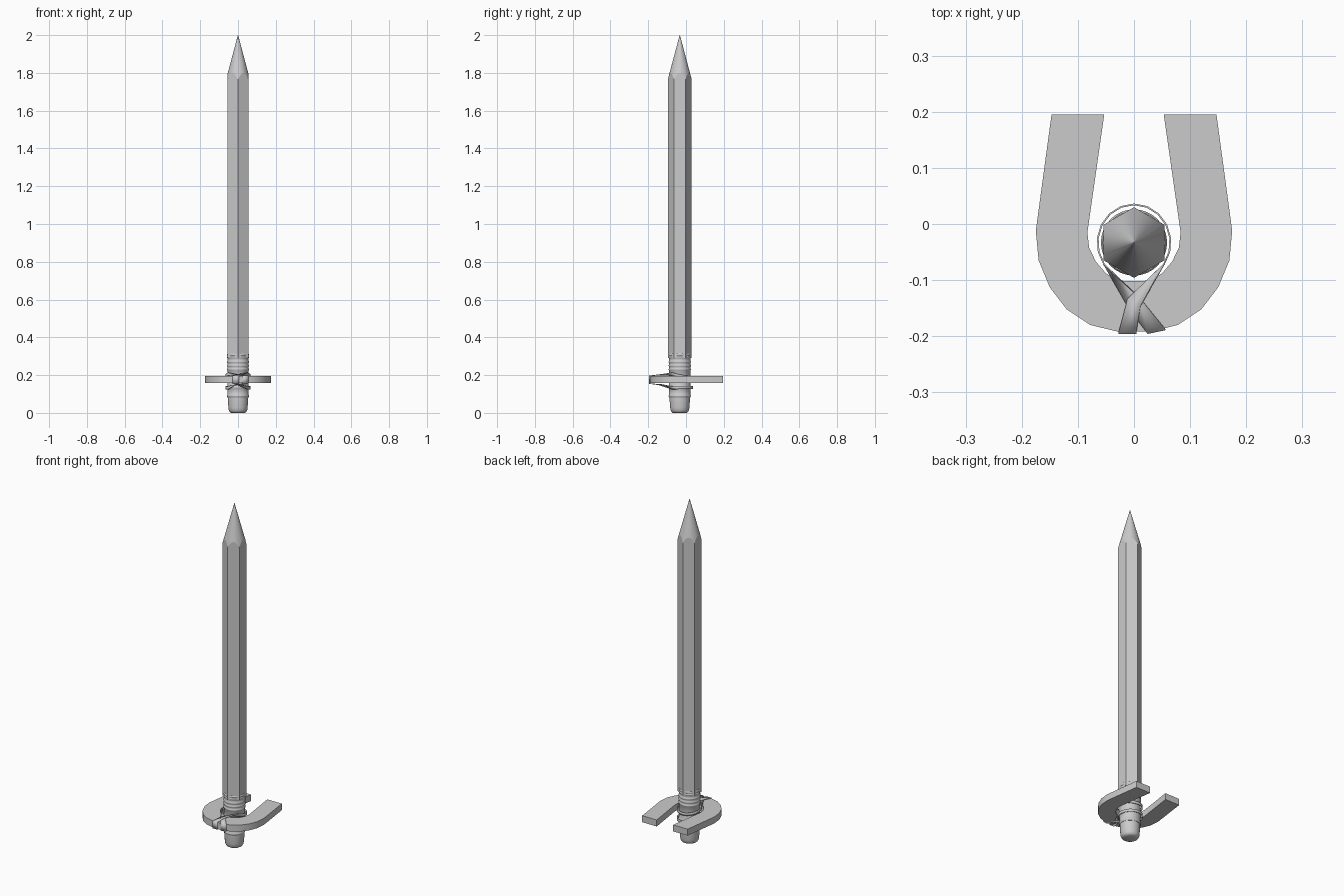
import bpy, bmesh, math
from mathutils import Vector

cube = bpy.data.objects.get("Cube")
if cube:
    bpy.data.objects.remove(cube)

grey = bpy.data.materials.new("plain grey")
grey.use_nodes = True
grey.diffuse_color = (0.6, 0.6, 0.6, 1)
grey.node_tree.nodes["Principled BSDF"].inputs["Base Color"].default_value = (0.6, 0.6, 0.6, 1)

CENTRE = -0.033  # y of the pencil axis


def finish(name, bm, smooth=None):
    bmesh.ops.recalc_face_normals(bm, faces=bm.faces[:])
    mesh = bpy.data.meshes.new(name)
    bm.to_mesh(mesh)
    bm.free()
    mesh.materials.append(grey)
    obj = bpy.data.objects.new(name, mesh)
    bpy.context.collection.objects.link(obj)
    if smooth:
        bpy.ops.object.select_all(action='DESELECT')
        obj.select_set(True)
        bpy.context.view_layer.objects.active = obj
        bpy.ops.object.shade_smooth_by_angle(angle=math.radians(smooth))
    return obj


def lathe(name, profile, sides, smooth=None):
    """Stack of (radius, height) rings about the pencil axis, capped."""
    bm = bmesh.new()
    rings = []
    for r, z in profile:
        rings.append([bm.verts.new((r * math.sin(math.tau * i / sides),
                                    CENTRE + r * math.cos(math.tau * i / sides), z))
                      for i in range(sides)])
    for a, b in zip(rings, rings[1:]):
        for i in range(sides):
            j = (i + 1) % sides
            bm.faces.new((a[i], a[j], b[j], b[i]))
    bm.faces.new(rings[0])
    bm.faces.new(rings[-1])
    return finish(name, bm, smooth)


# Hexagonal pencil, sharpened by intersecting it with a long cone
body = lathe("pencil_body", [(0.063, 0.29), (0.063, 2.1)], 6)
sharpener = lathe("sharpening_cone", [(0.48, 0.2), (0.0008, 2.0)], 36)
sharpener.hide_render = True
sharpener.hide_viewport = True
cut = body.modifiers.new("sharpen", 'BOOLEAN')
cut.operation = 'INTERSECT'
cut.solver = 'EXACT'
cut.object = sharpener
bpy.ops.object.select_all(action='DESELECT')
body.select_set(True)
bpy.context.view_layer.objects.active = body
bpy.ops.object.modifier_apply(modifier="sharpen")
bpy.data.objects.remove(sharpener)
bpy.ops.object.shade_smooth_by_angle(angle=math.radians(12))

# Ferrule with raised ribs
ferrule = [(0.055, 0.08)]
for z in (0.09, 0.135, 0.23, 0.25, 0.27, 0.295, 0.308):
    ferrule += [(0.056, z - 0.006), (0.059, z - 0.002), (0.059, z + 0.002), (0.056, z + 0.006)]
lathe("ferrule", ferrule, 32, 40)

# Rounded eraser
lathe("eraser", [(0.036, 0), (0.044, 0.005), (0.049, 0.015), (0.051, 0.03),
                 (0.054, 0.07), (0.054, 0.1)], 32, 40)

# Horseshoe magnet: half outlines mirrored across x
outer = [(0.147, 0.195), (0.175, -0.012), (0.17, -0.065), (0.15, -0.113),
         (0.12, -0.152), (0.078, -0.18), (0.028, -0.192)]
inner = [(0.053, 0.195), (0.083, -0.015), (0.08, -0.042), (0.068, -0.067),
         (0.05, -0.088), (0.03, -0.1), (0.012, -0.102)]


def mirrored(half):
    return half + [(-x, y) for x, y in reversed(half)]


bm = bmesh.new()
rows = [[bm.verts.new((x, y, z)) for x, y in mirrored(line)]
        for line, z in ((outer, 0.157), (outer, 0.195), (inner, 0.195), (inner, 0.157))]
for k in range(4):
    a, b = rows[k], rows[(k + 1) % 4]
    for i in range(len(a) - 1):
        bm.faces.new((a[i], a[i + 1], b[i + 1], b[i]))
for end in (0, -1):
    bm.faces.new([row[end] for row in rows])
finish("magnet", bm, 30)


# Rubber band: crosses over and under the magnet and wraps the pencil twice
def around(z_mid, z_end, turn):
    points = []
    for i in range(13):
        t = i / 12
        angle = math.radians(215 - 250 * t) if turn > 0 else math.radians(-35 + 250 * t)
        z = z_mid + (z_end - z_mid) * (2 * t - 1) ** 2
        points.append((Vector((0.065 * math.cos(angle), CENTRE + 0.068 * math.sin(angle), z)),
                       Vector((0, 0, 0.008))))
    return points


flat = Vector((0.016, 0.01, 0))
flip = Vector((-0.016, 0.01, 0))
band = [(Vector((0.04, -0.195, 0.196)), flat), (Vector((0, -0.14, 0.2)), flat * 0.7)]
band += around(0.185, 0.205, 1)
band += [(Vector((0, -0.14, 0.202)), -flip * 0.7), (Vector((-0.012, -0.195, 0.196)), -flip),
         (Vector((-0.012, -0.195, 0.155)), -flip), (Vector((0, -0.14, 0.151)), -flip * 0.7)]
band += around(0.135, 0.132, -1)
band += [(Vector((0, -0.14, 0.149)), flat * 0.7), (Vector((0.04, -0.195, 0.155)), flat)]

bm = bmesh.new()
edges = []
for centre, side in band:
    # keep the front stretch hugging the magnet's outer curve
    pair = []
    for s in (-1, 1):
        p = centre + side * s
        if centre.y < -0.19:
            p.y = -0.195 + max(0, abs(p.x) - 0.028) * 0.25
        pair.append(bm.verts.new(p))
    edges.append(pair)
for i, a in enumerate(edges):
    b = edges[(i + 1) % len(edges)]
    bm.faces.new((a[0], a[1], b[1], b[0]))
rubber = finish("rubber_band", bm, 50)
thick = rubber.modifiers.new("thickness", 'SOLIDIFY')
thick.thickness = 0.003
thick.offset = 0
